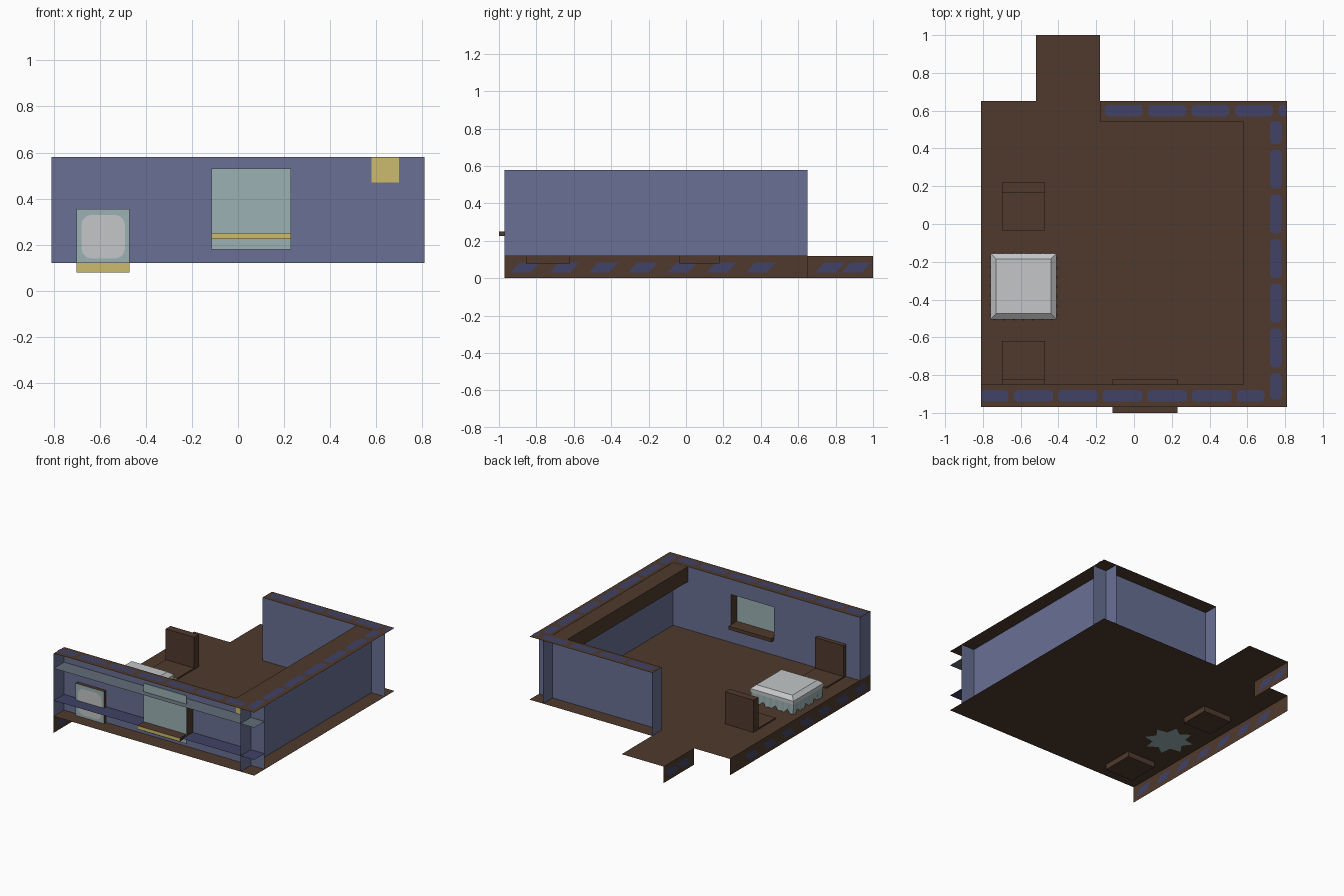
import bpy, math

if "Cube" in bpy.data.objects:
    bpy.data.objects.remove(bpy.data.objects["Cube"])


def mat(name, r, g, b):
    m = bpy.data.materials.new(name)
    lin = [((c / 255 + 0.055) / 1.055) ** 2.4 for c in (r, g, b)]
    m.diffuse_color = (*lin, 1)
    m.use_nodes = True
    m.node_tree.nodes["Principled BSDF"].inputs["Base Color"].default_value = m.diffuse_color
    return m


WALL = mat("wall blue", 104, 112, 148)
BROWN = mat("dark brown", 80, 58, 45)
NAVY = mat("navy", 64, 66, 102)
GLASS = mat("pale glass", 156, 177, 180)
GREY = mat("light grey", 195, 198, 199)
YELLOW = mat("mustard", 204, 187, 108)
SLATE = mat("slate", 98, 108, 120)


def mesh(name, verts, faces, mats, idx=None):
    me = bpy.data.meshes.new(name)
    me.from_pydata(verts, [], faces)
    for m in mats:
        me.materials.append(m)
    for i, p in enumerate(me.polygons):
        p.material_index = idx[i] if idx else 0
    ob = bpy.data.objects.new(name, me)
    bpy.context.collection.objects.link(ob)
    return ob


def sheet(name, axis, at, a, b, m):
    """Flat rectangle at a fixed value of one axis; a, b are ranges on the other two."""
    def p(u, v):
        c = [u, v]
        c.insert(axis, at)
        return tuple(c)
    return mesh(name, [p(a[0], b[0]), p(a[1], b[0]), p(a[1], b[1]), p(a[0], b[1])],
                [(0, 3, 2, 1) if axis == 1 else (0, 1, 2, 3)], [m])


def box(name, x, y, z, m, front=None):
    """Box whose -y face may have its own colour."""
    v = [(i, j, k) for i in x for j in y for k in z]
    f = [(0, 1, 3, 2), (4, 6, 7, 5), (0, 4, 5, 1), (2, 3, 7, 6), (0, 2, 6, 4), (1, 5, 7, 3)]
    return mesh(name, v, f, [m, front or m], [0, 0, 1, 0, 0, 0])


def rounded(x, y, r):
    """Outline of a rounded rectangle."""
    pts = []
    for cx, cy, s in ((x[1] - r, y[1] - r, 0), (x[0] + r, y[1] - r, 90),
                      (x[0] + r, y[0] + r, 180), (x[1] - r, y[0] + r, 270)):
        for k in range(4):
            t = math.radians(s + 30 * k)
            pts.append((cx + r * math.cos(t), cy + r * math.sin(t)))
    return pts


# Floor, doorstep and their left skirts
F, T = 0.12, 0.58
sheet("floor", 2, F, (-0.81, 0.81), (-0.97, 0.65), BROWN)
sheet("doorstep", 2, F, (-0.52, -0.18), (0.65, 1.0), BROWN)
sheet("floor_skirt", 0, -0.81, (-0.97, 0.65), (0, F), BROWN)
sheet("doorstep_skirt", 0, -0.52, (0.65, 1.0), (0, F), BROWN)


# Slanted dashes, seen on both sides of the skirts
def slant_dashes(name, x, starts):
    v, f = [], []
    for s in starts:
        for dx in (-0.003, 0.003):
            n = len(v)
            v += [(x + dx, s + a, z) for a, z in
                  ((0, 0.03), (0.11, 0.03), (0.16, 0.085), (0.05, 0.085))]
            f.append((n, n + 1, n + 2, n + 3) if dx > 0 else (n + 3, n + 2, n + 1, n))
    mesh(name, v, f, [NAVY])


slant_dashes("floor_skirt_dashes", -0.81, [-0.94 + 0.21 * i for i in range(7)])
slant_dashes("doorstep_skirt_dashes", -0.52, [0.69, 0.83])

# Front wall, pieced around the window opening
WX, WZ = (-0.115, 0.23), (0.235, 0.47)
for n, x, z in (("left", (-0.81, WX[0]), (F, T)), ("right", (WX[1], 0.81), (F, T)),
                ("below_window", WX, (F, WZ[0])), ("above_window", WX, (WZ[1], T))):
    sheet("front_wall_" + n, 1, -0.85, x, z, WALL)
# Right and back walls, crossing at the corners
sheet("right_wall", 0, 0.70, (-0.97, 0.65), (F, T), WALL)
sheet("back_wall", 1, 0.54, (-0.18, 0.81), (F, T), WALL)
# Wall ends
sheet("front_wall_end", 0, -0.81, (-0.97, -0.85), (F, T), WALL)
sheet("back_wall_end", 0, -0.18, (0.54, 0.65), (F, T), WALL)
# Ledges along the outside of the front wall
sheet("upper_ledge", 2, WZ[1], (-0.81, 0.81), (-0.97, -0.85), SLATE)
sheet("lower_ledge", 2, WZ[0], (-0.81, 0.81), (-0.97, -0.85), NAVY)
# Wall tops
sheet("front_wall_top", 2, T, (-0.81, 0.81), (-0.97, -0.85), BROWN)
sheet("right_wall_top", 2, T, (0.70, 0.81), (-0.85, 0.54), BROWN)
sheet("back_wall_top", 2, T, (-0.18, 0.81), (0.54, 0.65), BROWN)


# Rounded dashes on the wall tops
def top_dashes(name, rects):
    v, f = [], []
    for x, y in rects:
        o = rounded(x, y, 0.02)
        f.append(tuple(range(len(v), len(v) + len(o))))
        v += [(a, b, T + 0.003) for a, b in o]
    mesh(name, v, f, [NAVY])


P = 0.2365
top_dashes("front_top_dashes", [((max(-0.81, -0.875 + P * i), min(0.69, -0.665 + P * i)), (-0.94, -0.88))
                                for i in range(7)])
top_dashes("right_top_dashes", [((0.72, 0.78), (max(-0.93, -0.995 + P * i), min(0.545, -0.79 + P * i)))
                                for i in range(7)])
top_dashes("back_top_dashes", [((-0.155 + 0.23 * i, min(0.81, 0.045 + 0.23 * i)), (0.57, 0.63))
                               for i in range(5)])

# Window pane, jambs and sill
box("window_pane", WX, (-0.925, -0.915), (0.18, 0.53), GLASS)
for n, x in (("left", WX[0]), ("right", WX[1])):
    sheet("window_jamb_" + n, 0, x, (-0.92, -0.85), WZ, BROWN)
box("window_sill", WX, (-1.0, -0.82), (0.225, 0.25), BROWN, YELLOW)

# Overhead cabinet along the right wall
box("overhead_cabinet", (0.58, 0.699), (-0.854, 0.539), (0.47, 0.579), BROWN, YELLOW)

# Chairs: low seats reaching below the floor, with square backs
CX = (-0.70, -0.47)
box("front_chair_seat", CX, (-0.855, -0.62), (0.08, 0.13), BROWN, YELLOW)
box("front_chair_back", CX, (-0.875, -0.82), (F, 0.355), BROWN, GLASS)
box("rear_chair_seat", CX, (-0.035, 0.18), (0.08, 0.13), BROWN, YELLOW)
box("rear_chair_back", CX, (0.165, 0.22), (F, 0.355), BROWN)
o = rounded((-0.68, -0.49), (0.14, 0.33), 0.045)
mesh("chair_back_panel", [(a, -0.878, b) for a, b in o], [tuple(range(len(o)))], [GREY])

# Table top with a sloped rim
TX, TY = -0.585, -0.33
v, f, idx = [], [], []
for h, z in ((0.145, 0.245), (0.175, 0.22), (0.175, 0.195)):
    v += [(TX + a * h, TY + b * h, z) for a, b in ((-1, -1), (1, -1), (1, 1), (-1, 1))]
f.append((0, 1, 2, 3))
for r in (0, 4):
    for k in range(4):
        n = (k + 1) % 4
        f.append((r + k, r + 4 + k, r + 4 + n, r + n))
mesh("table_top", v, f, [GREY])

# Pleated cloth hanging round the table
v, f = [], []
N = 14
side = [(-1 + 2 * i / N, -1) for i in range(N)]
ring = []
for q in range(4):
    c, s = round(math.cos(q * math.pi / 2)), round(math.sin(q * math.pi / 2))
    ring += [(a * c - b * s, a * s + b * c) for a, b in side]
for i, (a, b) in enumerate(ring):
    h = 0.178 if i % 2 else 0.168
    v += [(TX + a * 0.172, TY + b * 0.172, 0.2), (TX + a * h, TY + b * h, F + (0.001 if i % 4 else 0.025))]
M = len(ring)
for i in range(M):
    j = (i + 1) % M
    f.append((2 * i, 2 * i + 1, 2 * j + 1, 2 * j))
mesh("table_cloth", v, f, [GLASS])

# Cloth underside showing below the floor
mesh("cloth_underside", [(TX + r * math.cos(t), TY + r * math.sin(t), F - 0.003)
                         for k in range(16)
                         for r, t in [(0.17 if k % 2 else 0.11, -k * math.pi / 8)]],
     [tuple(range(16))], [GLASS])
